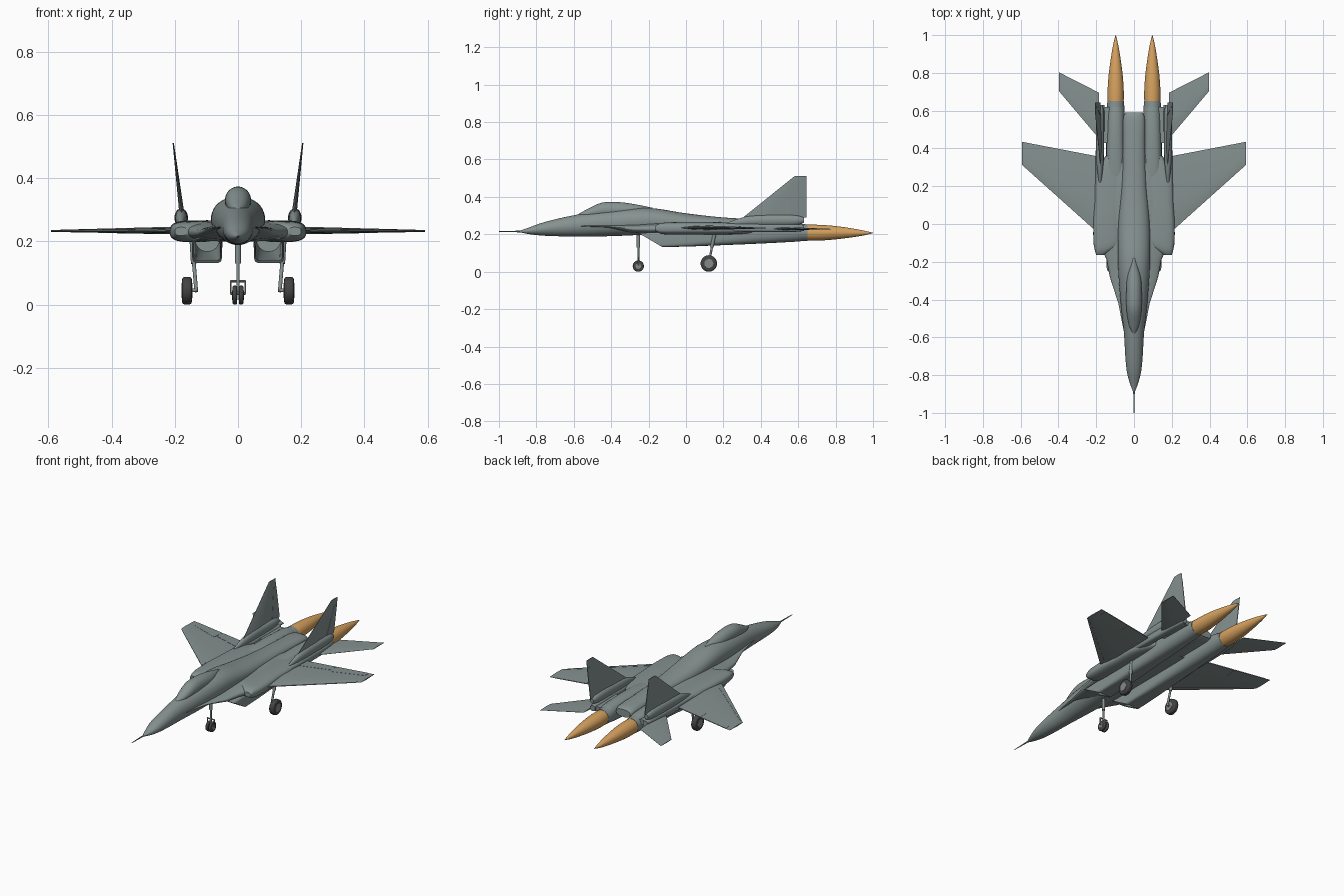
import bpy, bmesh, math
from mathutils import Vector as V

def mat(name, rgb):
    m = bpy.data.materials.new(name)
    m.diffuse_color = (*rgb, 1)
    return m

GREY = mat("airframe grey", (0.235, 0.285, 0.28))
ORANGE = mat("exhaust orange", (0.68, 0.36, 0.115))
TYRE = mat("tyre dark", (0.055, 0.055, 0.055))
HUB = mat("hub grey", (0.23, 0.25, 0.25))

def finish(name, bm, material, mirror=False, angle=35):
    bmesh.ops.recalc_face_normals(bm, faces=bm.faces)
    me = bpy.data.meshes.new(name)
    bm.to_mesh(me)
    bm.free()
    me.materials.append(material)
    me.shade_smooth()
    me.set_sharp_from_angle(angle=math.radians(angle))
    ob = bpy.data.objects.new(name, me)
    bpy.context.collection.objects.link(ob)
    if mirror:
        ob.modifiers.new("mirror", 'MIRROR').use_mirror_merge = False
    return ob

def spline(p, steps):
    """Catmull-Rom interpolation through section tuples."""
    out = []
    for i in range(len(p) - 1):
        a, b, c, d = p[max(i - 1, 0)], p[i], p[i + 1], p[min(i + 2, len(p) - 1)]
        for s in range(steps):
            t = s / steps
            out.append([0.5 * (2 * q + (r - o) * t + (2 * o - 5 * q + 4 * r - w) * t * t
                        + (3 * q - o - 3 * r + w) * t ** 3) for o, q, r, w in zip(a, b, c, d)])
    return out + [p[-1]]

def loft(name, secs, material=GREY, mirror=False, steps=5, n=40, caps=True):
    """Sections along y: (y, centre x, half width, z low, z high, exponent, shear)."""
    bm = bmesh.new()
    rings = []
    for y, cx, hw, z0, z1, e, sh in (spline(secs, steps) if steps > 1 else secs):
        ring = []
        for k in range(n):
            a = 2 * math.pi * k / n
            c, s = math.cos(a), math.sin(a)
            x = cx + hw * math.copysign(abs(c) ** (2 / e), c)
            dz = (z1 - z0) / 2 * math.copysign(abs(s) ** (2 / e), s)
            ring.append(bm.verts.new((x, y + sh * dz, (z0 + z1) / 2 + dz)))
        rings.append(ring)
    for r, q in zip(rings, rings[1:]):
        for k in range(n):
            bm.faces.new((r[k], r[(k + 1) % n], q[(k + 1) % n], q[k]))
    if caps:
        bm.faces.new(rings[0])
        bm.faces.new(rings[-1])
    return finish(name, bm, material, mirror)

# chord fraction, thickness fraction of a flying surface
CHORD = [(0, 0.1), (0.15, 0.7), (0.4, 1), (1, 0.12)]

def thick(c):
    for (a, ta), (b, tb) in zip(CHORD, CHORD[1:]):
        if c <= b:
            return ta + (tb - ta) * (c - a) / (b - a)

def foil(name, root, tip, normal, u=(0, 1), chords=(0, 0.15, 0.4, 1), proud=0):
    """Surface between two (leading point, trailing point, half thickness) sections."""
    bm = bmesh.new()
    nrm = V(normal)
    rings = []
    for t in u:
        le, te = V(root[0]).lerp(V(tip[0]), t), V(root[1]).lerp(V(tip[1]), t)
        h = root[2] + (tip[2] - root[2]) * t
        top = [le.lerp(te, c) + nrm * (h * thick(c) + proud) for c in chords]
        bot = [le.lerp(te, c) - nrm * (h * thick(c) + proud) for c in reversed(chords)]
        rings.append([bm.verts.new(p) for p in top + bot])
    n = len(rings[0])
    for k in range(n):
        bm.faces.new((rings[0][k], rings[0][(k + 1) % n], rings[1][(k + 1) % n], rings[1][k]))
    bm.faces.new(rings[0])
    bm.faces.new(rings[1])
    return finish(name, bm, GREY, True, 20)

def rod(name, a, b, r0, r1, material=GREY, mirror=False, n=20, bevel=0):
    a, b = V(a), V(b)
    bm = bmesh.new()
    bmesh.ops.create_cone(bm, cap_ends=True, segments=n, radius1=r0, radius2=r1, depth=(b - a).length)
    if bevel:
        rim = [e for e in bm.edges if abs(e.verts[0].co.z - e.verts[1].co.z) < 1e-5]
        bmesh.ops.bevel(bm, geom=rim, offset=bevel, segments=3, affect='EDGES', profile=0.5)
    rot = (b - a).to_track_quat('Z', 'Y')
    for v in bm.verts:
        v.co = rot @ v.co + (a + b) / 2
    return finish(name, bm, material, mirror)

# Fuselage, spine, canopy and nose probe
loft("fuselage", [(-.89, 0, .004, .211, .219, 2, 0), (-.84, 0, .023, .201, .236, 2, 0),
     (-.78, 0, .038, .194, .258, 2, 0), (-.70, 0, .046, .190, .280, 2, 0),
     (-.57, 0, .054, .188, .307, 2, 0), (-.40, 0, .072, .190, .330, 2.1, 0),
     (-.20, 0, .085, .198, .341, 2.2, 0), (0, 0, .083, .200, .312, 2.2, 0),
     (.20, 0, .068, .200, .290, 2.3, 0), (.40, 0, .060, .202, .279, 2.4, 0),
     (.55, 0, .058, .206, .270, 2.5, 0), (.59, 0, .046, .214, .258, 2.5, 0)])
loft("canopy", [(-.58, 0, .008, .290, .306, 2, 0), (-.53, 0, .028, .285, .333, 2, 0),
     (-.45, 0, .040, .285, .369, 2, 0), (-.36, 0, .041, .285, .372, 2, 0),
     (-.27, 0, .035, .285, .360, 2, 0), (-.18, 0, .010, .285, .342, 2, 0)])
rod("nose_probe", (0, -.87, .215), (0, -1, .215), .005, .0015, n=10)

# Leading edge extension blending into the shoulder
loft("leading_edge_extension", [(-.64, 0, .040, .240, .250, 2, 0), (-.42, 0, .083, .233, .252, 2, 0),
     (-.28, 0, .128, .205, .252, 2.4, 0), (-.19, 0, .145, .200, .258, 2.6, 0),
     (-.10, 0, .185, .200, .262, 2.6, 0), (.1, 0, .190, .200, .268, 2.6, 0),
     (.30, 0, .150, .200, .262, 2.6, 0), (.36, 0, .140, .202, .255, 2.6, 0)], steps=1)
loft("wing_shoulder", [(-.165, .180, .020, .218, .245, 2.5, 0), (-.14, .165, .042, .205, .258, 3, 0),
     (-.09, .140, .075, .198, .264, 3, 0), (.02, .140, .075, .198, .266, 3, 0),
     (.10, .135, .075, .198, .266, 3, 0), (.25, .130, .072, .200, .262, 3, 0),
     (.36, .115, .035, .205, .255, 3, 0)], mirror=True, steps=3)

# Hollow engine nacelles: duct runs forward, turns at the intake lip, skin runs back
loft("engine_nacelle", [(.64, .097, .038, .170, .249, 2, 0), (.30, .097, .040, .150, .235, 3, 0),
     (.0, .098, .041, .139, .204, 5, -.8), (-.185, .098, .042, .139, .202, 6, -1.7),
     (-.19, .098, .047, .131, .207, 6, -1.7), (-.10, .098, .047, .133, .211, 6, -1.2),
     (.0, .098, .047, .135, .225, 5, -.6), (.15, .098, .048, .140, .252, 4, 0),
     (.30, .098, .049, .146, .265, 3, 0), (.45, .098, .049, .153, .267, 2.5, 0),
     (.58, .097, .048, .160, .264, 2.2, 0), (.62, .097, .046, .164, .257, 2, 0)],
     mirror=True, steps=1, caps=False)
rod("exhaust_nozzle", (.097, .60, .209), (.097, .65, .209), .047, .044, mirror=True, n=32)
loft("exhaust_flame", [(.635, .097, .042, .167, .251, 2, 0), (.70, .097, .043, .166, .251, 2, 0),
     (.78, .097, .038, .171, .246, 2, 0), (.86, .097, .028, .180, .236, 2, 0),
     (.94, .097, .015, .192, .222, 2, 0), (1.0, .097, .001, .206, .208, 2, 0)], ORANGE, True)

# Tail booms, bridges and fin root fairings
loft("tail_boom", [(.20, .180, .024, .215, .258, 3, 0), (.35, .181, .022, .212, .256, 3, 0),
     (.55, .177, .022, .212, .256, 3, 0), (.63, .172, .015, .218, .250, 3, 0)], mirror=True)
loft("boom_bridge", [(.43, .150, .030, .218, .246, 5, 0), (.62, .150, .026, .218, .246, 5, 0)],
     mirror=True, steps=1)
loft("fin_root_fairing", [(.22, .180, .006, .245, .262, 2, 0), (.32, .180, .018, .245, .294, 2, 0),
     (.45, .180, .021, .245, .304, 2, 0), (.58, .179, .020, .248, .302, 2, 0),
     (.63, .179, .012, .262, .290, 2, 0)], mirror=True)

# Wings, tailplanes and fins, each with slightly raised control surfaces
wing = (((.15, -.084, .235), (.15, .350, .235), .013), ((.592, .312, .233), (.592, .435, .233), .003), (0, 0, 1))
tail = (((.185, .452, .230), (.185, .695, .230), .008), ((.397, .703, .228), (.397, .803, .228), .002), (0, 0, 1))
fin = (((.178, .305, .290), (.178, .643, .290), .008), ((.205, .582, .512), (.205, .643, .512), .002), (1, 0, 0))
foil("wing", *wing)
foil("tailplane", *tail)
foil("fin", *fin)
foil("wing_flap", *wing, (.12, .50), (.80, 1), .0012)
foil("aileron", *wing, (.52, .93), (.72, 1), .0012)
foil("wing_slat", *wing, (.18, .95), (0, .1), .0012)
foil("rudder", *fin, (.08, .80), (.78, 1), .0012)

# Nose gear: strut, fork and twin wheels
rod("nose_strut", (0, -.255, .21), (0, -.255, .13), .009, .009)
rod("nose_strut_lower", (0, -.255, .14), (0, -.255, .035), .0055, .0055)
rod("nose_fork_bridge", (-.024, -.255, .074), (.024, -.255, .074), .004, .004, n=10)
rod("nose_fork_arm", (.023, -.255, .076), (.023, -.255, .033), .003, .003, mirror=True, n=10)
rod("nose_axle", (-.024, -.255, .035), (.024, -.255, .035), .004, .004, n=10)
rod("nose_tyre", (.003, -.255, .030), (.017, -.255, .030), .030, .030, TYRE, True, 32, .005)
rod("nose_hub", (.002, -.255, .030), (.0185, -.255, .030), .015, .015, HUB, True)

# Main gear: raked strut, axle and wheel
rod("main_strut", (.145, .158, .23), (.140, .138, .13), .010, .009, mirror=True)
rod("main_strut_lower", (.140, .139, .135), (.132, .122, .040), .006, .006, mirror=True)
rod("main_axle", (.130, .122, .045), (.165, .122, .045), .006, .006, mirror=True, n=12)
rod("main_tyre", (.146, .122, .044), (.177, .122, .044), .044, .044, TYRE, True, 36, .009)
rod("main_hub", (.1445, .122, .044), (.1785, .122, .044), .024, .024, HUB, True, 24)
